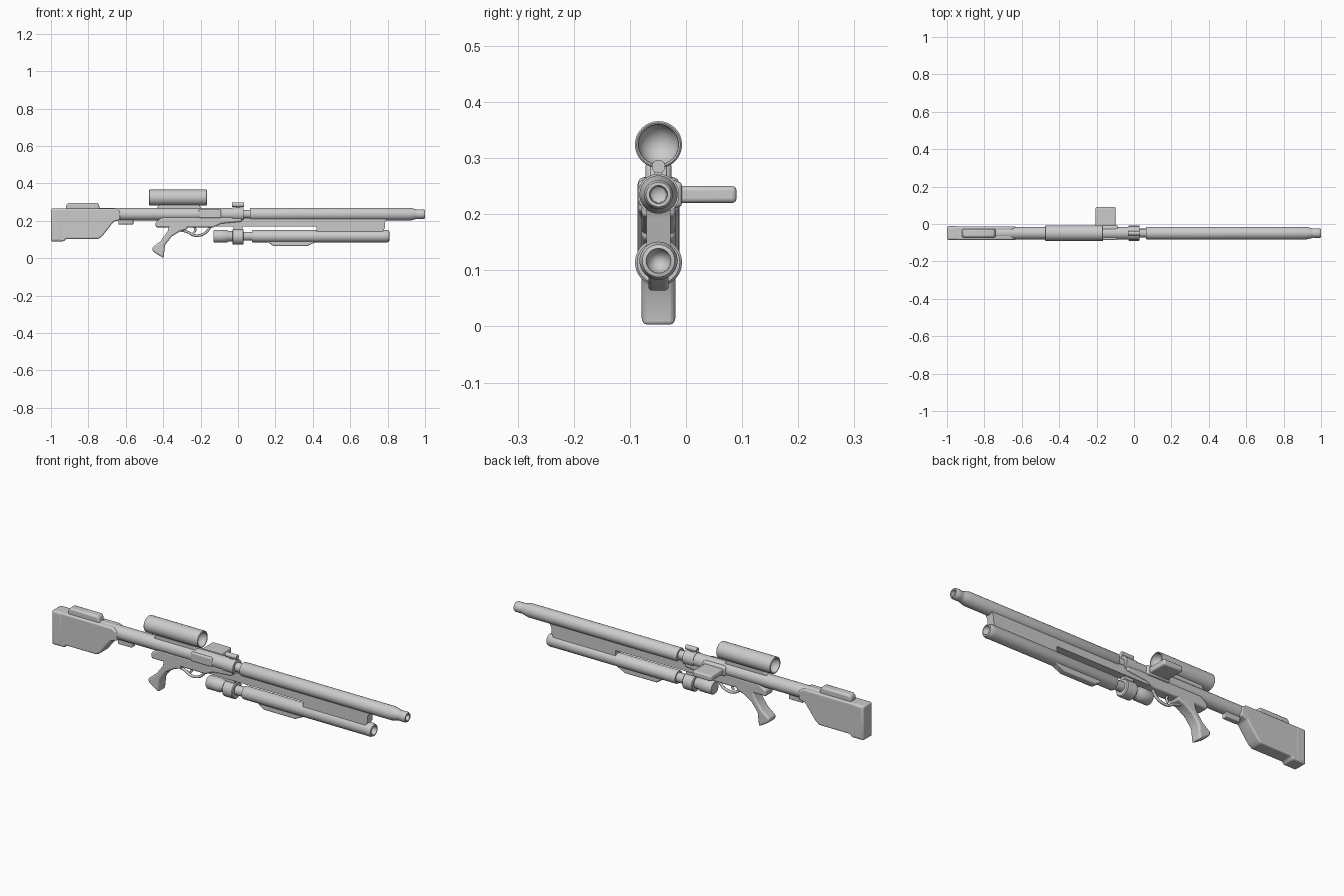
import bpy, bmesh, math
from mathutils import Matrix, Vector

cube = bpy.data.objects.get("Cube")
if cube:
    bpy.data.objects.remove(cube, do_unlink=True)

CY = -0.049  # centre plane of the long body

grey = bpy.data.materials.new("light grey")
grey.use_nodes = True
grey.diffuse_color = (0.6, 0.6, 0.6, 1)
grey.node_tree.nodes["Principled BSDF"].inputs["Base Color"].default_value = (0.6, 0.6, 0.6, 1)


def finish(name, bm, bevel=0.0, segments=3):
    bmesh.ops.remove_doubles(bm, verts=bm.verts, dist=1e-5)
    bmesh.ops.recalc_face_normals(bm, faces=bm.faces)
    mesh = bpy.data.meshes.new(name)
    bm.to_mesh(mesh)
    bm.free()
    mesh.materials.append(grey)
    ob = bpy.data.objects.new(name, mesh)
    bpy.context.collection.objects.link(ob)
    if bevel:
        mod = ob.modifiers.new("rounding", "BEVEL")
        mod.width, mod.segments, mod.limit_method = bevel, segments, "ANGLE"
        mod.angle_limit = math.radians(35)
    bpy.ops.object.select_all(action="DESELECT")
    ob.select_set(True)
    bpy.context.view_layer.objects.active = ob
    bpy.ops.object.shade_smooth_by_angle(angle=math.radians(40))
    return ob


def turned(name, z, profile, sides=32):
    """Revolve (x, radius) points about a lengthwise axis at height z."""
    bm = bmesh.new()
    verts = [bm.verts.new((x, CY, z + r)) for x, r in profile]
    edges = [bm.edges.new(pair) for pair in zip(verts, verts[1:])]
    bmesh.ops.spin(bm, geom=verts + edges, cent=(0, CY, z), axis=(1, 0, 0),
                   angle=math.tau, steps=sides, use_merge=True)
    return finish(name, bm)


def slab(name, points, width, bevel=0.0, y=CY, segments=3):
    """Extrude a side outline of (x, z) points across the width."""
    bm = bmesh.new()
    face = bm.faces.new([bm.verts.new((x, y - width / 2, z)) for x, z in points])
    out = bmesh.ops.extrude_face_region(bm, geom=[face])
    moved = [v for v in out["geom"] if isinstance(v, bmesh.types.BMVert)]
    bmesh.ops.translate(bm, verts=moved, vec=(0, width, 0))
    return finish(name, bm, bevel, segments)


def box(name, x0, x1, z0, z1, width, bevel=0.0, y=CY):
    return slab(name, [(x0, z0), (x1, z0), (x1, z1), (x0, z1)], width, bevel, y)


# Barrel, muzzle and receiver tube
turned("barrel", 0.235, [(0.065, 0), (0.065, 0.032), (0.07, 0.034), (0.92, 0.034),
       (0.95, 0.027), (0.96, 0.024), (0.965, 0.026), (0.992, 0.026), (1, 0.022),
       (1, 0.016), (0.96, 0.014), (0.95, 0)])
turned("barrel_neck", 0.235, [(0.02, 0), (0.02, 0.023), (0.075, 0.023), (0.075, 0)])
turned("receiver_tube", 0.235, [(-0.8, 0), (-0.8, 0.034), (0.03, 0.034), (0.03, 0)])
turned("receiver_collar", 0.235, [(-0.03, 0), (-0.03, 0.037), (0.03, 0.037), (0.03, 0)])

# Lower tube with its collar and rear cylinder
turned("lower_tube", 0.117, [(0.075, 0), (0.075, 0.031), (0.08, 0.033), (0.78, 0.033),
       (0.795, 0.034), (0.808, 0.029), (0.81, 0.022), (0.79, 0.018), (0.775, 0)])
turned("lower_tube_neck", 0.117, [(0.02, 0), (0.02, 0.024), (0.08, 0.024), (0.08, 0)])
turned("lower_collar", 0.114, [(-0.03, 0), (-0.03, 0.038), (-0.026, 0.042),
       (0.026, 0.042), (0.03, 0.038), (0.03, 0)])
turned("lower_rear_cylinder", 0.117, [(-0.13, 0), (-0.13, 0.03), (-0.125, 0.034),
       (-0.06, 0.034), (-0.05, 0.028), (-0.02, 0.028), (-0.02, 0)])

# Web between the tubes, leaving a long slot behind it
slab("tube_web", [(-0.14, 0.17), (0.42, 0.17), (0.42, 0.12), (0.77, 0.12), (0.77, 0.135),
     (0.785, 0.16), (0.785, 0.19), (0.8, 0.215), (-0.14, 0.215)], 0.042)
box("collar_link", -0.025, 0.025, 0.14, 0.215, 0.03)

# Underside keel
slab("keel", [(0.08, 0.1), (0.16, 0.086), (0.19, 0.064), (0.37, 0.064), (0.42, 0.088),
     (0.44, 0.1)], 0.036, 0.006)

# Scope with bowl shaped ends and its mount
def bowl(x_end, inward):
    return [(x_end + inward * 0.035 * math.cos(a), 0.036 * math.sin(a))
            for a in (math.pi / 2 * i / 6 for i in range(7))]

turned("scope", 0.324, bowl(-0.473, 1) + [(-0.475, 0.039), (-0.472, 0.042),
       (-0.168, 0.042), (-0.165, 0.039)] + bowl(-0.167, -1)[::-1])
slab("scope_mount", [(-0.44, 0.255), (-0.19, 0.255), (-0.21, 0.29), (-0.42, 0.29)], 0.03, 0.004)

# Front sight on the receiver collar
box("sight_stem", -0.012, 0.012, 0.26, 0.285, 0.014)
turned("sight_bar", 0.285, [(-0.032, 0), (-0.032, 0.012), (0.032, 0.012), (0.032, 0)], 16)

# Lower receiver, side rail and bolt cover
slab("lower_receiver", [(-0.44, 0.165), (-0.13, 0.165), (-0.09, 0.185), (0.02, 0.195),
     (0.02, 0.22), (-0.40, 0.22), (-0.44, 0.195)], 0.06, 0.008)
box("bolt_cover", -0.21, -0.09, 0.215, 0.26, 0.072, 0.006)

# Side magazine, rounded at its outer edge
bm = bmesh.new()
bmesh.ops.create_cube(bm, size=1, matrix=Matrix.Translation((-0.152, 0.033, 0.235))
                      @ Matrix.Diagonal((0.108, 0.114, 0.03, 1)))
finish("side_magazine", bm, 0.008)
slab("magazine_well", [(-0.215, 0.212), (-0.085, 0.212), (-0.085, 0.258), (-0.215, 0.258)],
     0.03, 0.008, y=-0.022)

# Grip
slab("grip", [(-0.37, 0.185), (-0.375, 0.145), (-0.415, 0.09), (-0.46, 0.055),
     (-0.455, 0.035), (-0.398, 0.0), (-0.39, 0.07), (-0.355, 0.115), (-0.31, 0.143),
     (-0.27, 0.155), (-0.27, 0.185)], 0.06, 0.009)


# Trigger guard and trigger
def rod(name, points, radius):
    curve = bpy.data.curves.new(name, "CURVE")
    curve.dimensions = "3D"
    curve.bevel_depth, curve.bevel_resolution = radius, 2
    curve.use_fill_caps = True
    spline = curve.splines.new("BEZIER")
    spline.bezier_points.add(len(points) - 1)
    for bp, (x, z) in zip(spline.bezier_points, points):
        bp.co = Vector((x, CY, z))
        bp.handle_left_type = bp.handle_right_type = "AUTO"
    curve.materials.append(grey)
    ob = bpy.data.objects.new(name, curve)
    bpy.context.collection.objects.link(ob)

rod("trigger_guard", [(-0.31, 0.15), (-0.27, 0.14), (-0.235, 0.122), (-0.205, 0.122),
    (-0.175, 0.135), (-0.145, 0.17)], 0.007)
rod("trigger", [(-0.235, 0.17), (-0.228, 0.15), (-0.238, 0.135)], 0.006)

# Shoulder stock, cheek rest and sling block
slab("stock", [(-1, 0.265), (-1, 0.09), (-0.93, 0.09), (-0.92, 0.103), (-0.745, 0.103),
     (-0.725, 0.118), (-0.665, 0.195), (-0.63, 0.205), (-0.63, 0.25), (-0.66, 0.265)],
     0.072, 0.022, segments=4)
box("butt_plate", -1, -0.94, 0.09, 0.266, 0.074, 0.012)
slab("cheek_rest", [(-0.92, 0.25), (-0.735, 0.25), (-0.745, 0.292), (-0.755, 0.296),
     (-0.905, 0.296), (-0.918, 0.288)], 0.046, 0.01)
box("sling_block", -0.64, -0.56, 0.18, 0.215, 0.03, 0.004)
